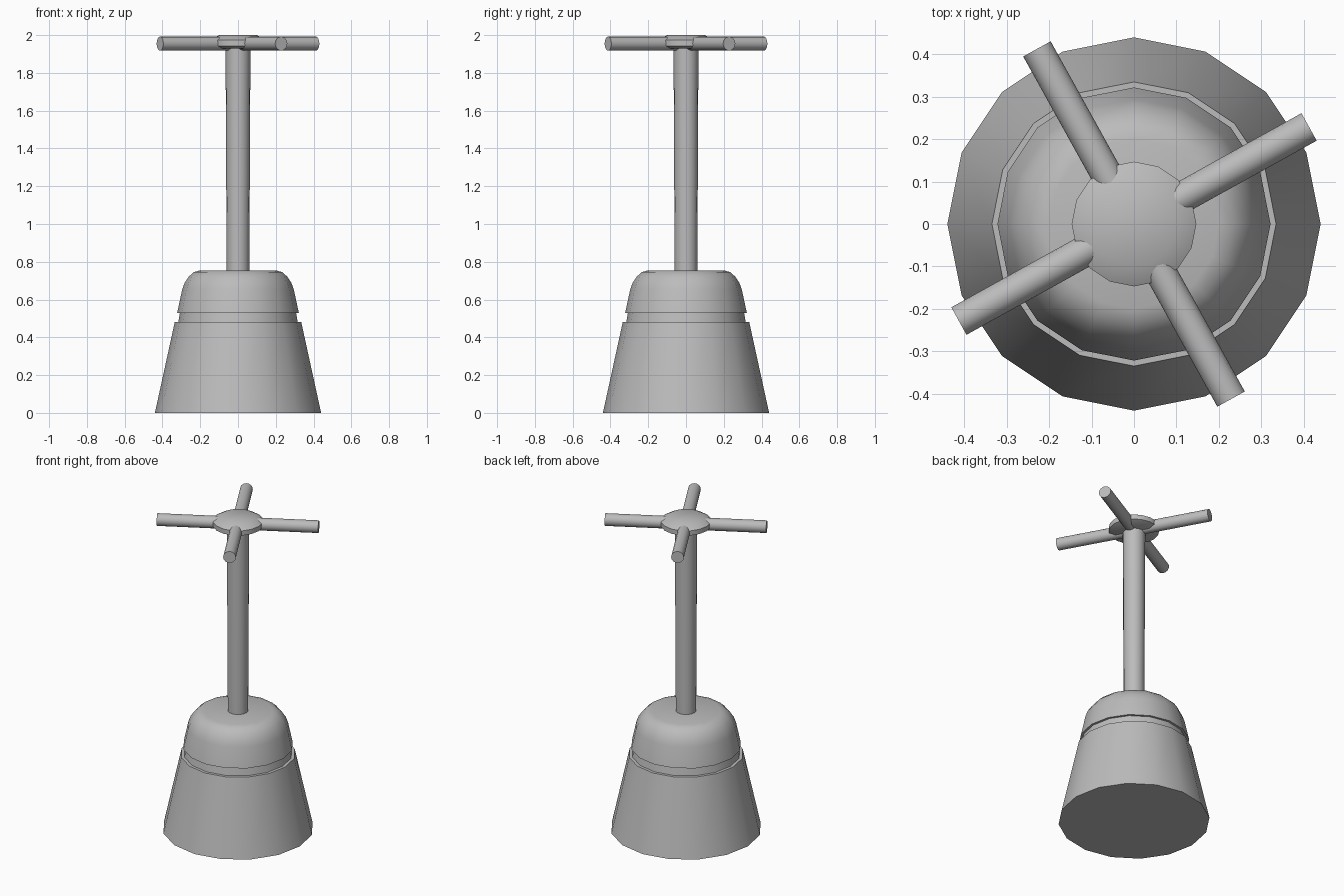
import bpy
import bmesh
from math import pi, radians
from mathutils import Matrix

cube = bpy.data.objects.get("Cube")
if cube:
    bpy.data.objects.remove(cube, do_unlink=True)

# Single grey material
grey = bpy.data.materials.new("mid grey")
grey.use_nodes = True
tone = (0.5, 0.5, 0.5, 1)
grey.diffuse_color = tone
grey.node_tree.nodes["Principled BSDF"].inputs["Base Color"].default_value = tone


def finish(name, bm, angle):
    """Turn a bmesh into a grey object, smooth below the given angle."""
    bmesh.ops.recalc_face_normals(bm, faces=bm.faces)
    mesh = bpy.data.meshes.new(name)
    bm.to_mesh(mesh)
    bm.free()
    mesh.materials.append(grey)
    obj = bpy.data.objects.new(name, mesh)
    bpy.context.collection.objects.link(obj)
    bpy.ops.object.select_all(action="DESELECT")
    obj.select_set(True)
    bpy.context.view_layer.objects.active = obj
    bpy.ops.object.shade_smooth_by_angle(angle=radians(angle))
    return obj


def lathe(name, profile, sides=16, angle=40):
    """Stack rings of (radius, z) and close both ends."""
    bm = bmesh.new()
    rings = []
    for radius, z in profile:
        ring = bmesh.ops.create_circle(bm, segments=sides, radius=radius,
                                       matrix=Matrix.Translation((0, 0, z)))
        rings.append(ring["verts"])
    for low, high in zip(rings, rings[1:]):
        for i in range(sides):
            j = (i + 1) % sides
            bm.faces.new((low[i], low[j], high[j], high[i]))
    bm.faces.new(rings[0])
    bm.faces.new(rings[-1])
    return finish(name, bm, angle)


# Flared base, recessed neck and rounded cap
lathe("base", [(0.44, 0), (0.335, 0.48)])
lathe("neck", [(0.318, 0.47), (0.306, 0.54)])
lathe("cap", [(0.322, 0.53), (0.295, 0.655), (0.282, 0.69), (0.262, 0.72),
              (0.235, 0.745), (0.2, 0.755)])

# Slightly tapered shaft and bevelled hub
lathe("shaft", [(0.06, 0.74), (0.066, 1.94)])
lathe("hub", [(0.11, 1.928), (0.147, 1.943), (0.147, 1.973), (0.1, 2.0)])

# Four spokes pinwheeling around the hub
inner, outer = 0.06, 0.472
for i in range(4):
    bm = bmesh.new()
    place = (Matrix.Rotation(radians(29) + i * pi / 2, 4, "Z")
             @ Matrix.Translation(((inner + outer) / 2, 0, 1.955))
             @ Matrix.Rotation(pi / 2, 4, "Y"))
    bmesh.ops.create_cone(bm, cap_ends=True, segments=16, radius1=0.037,
                          radius2=0.037, depth=outer - inner, matrix=place)
    finish(f"spoke_{i + 1}", bm, 40)
